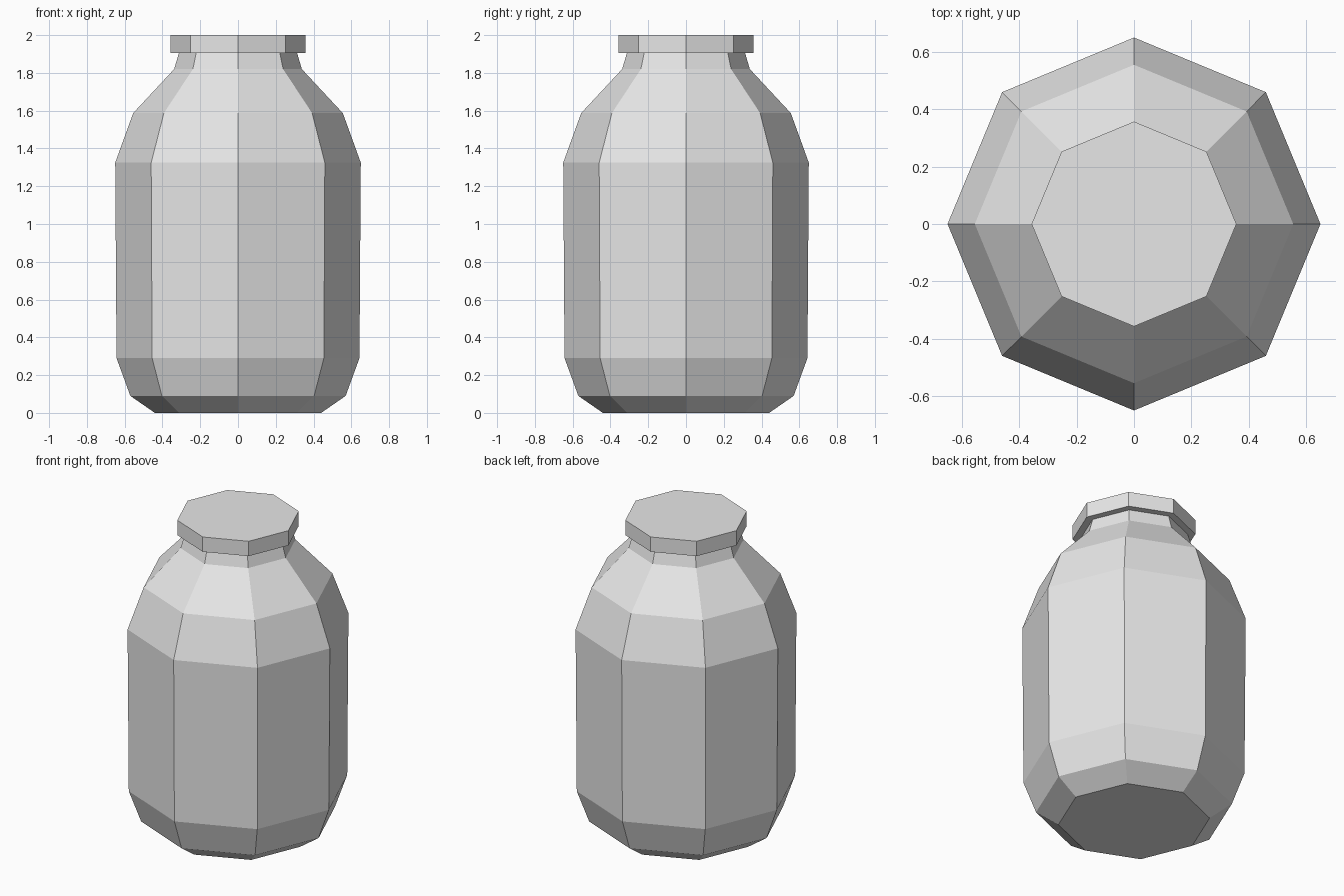
import bpy
import bmesh
from math import cos, sin, tau

SIDES = 8

cube = bpy.data.objects.get("Cube")
if cube:
    bpy.data.objects.remove(cube, do_unlink=True)

# One pale grey for the whole jar
grey = bpy.data.materials.new("pale_grey")
grey.use_nodes = True
grey.diffuse_color = (0.8, 0.8, 0.8, 1)
grey.node_tree.nodes["Principled BSDF"].inputs["Base Color"].default_value = (0.8, 0.8, 0.8, 1)


def lathe(name, profile):
    """Closed faceted solid from (radius, height) pairs, bottom to top."""
    bm = bmesh.new()
    rings = [[bm.verts.new((r * cos(tau * i / SIDES), r * sin(tau * i / SIDES), z))
              for i in range(SIDES)] for r, z in profile]
    for low, high in zip(rings, rings[1:]):
        for i in range(SIDES):
            j = (i + 1) % SIDES
            bm.faces.new((low[i], low[j], high[j], high[i]))
    bm.faces.new(rings[0][::-1])
    bm.faces.new(rings[-1])
    mesh = bpy.data.meshes.new(name)
    bm.to_mesh(mesh)
    bm.free()
    mesh.materials.append(grey)
    obj = bpy.data.objects.new(name, mesh)
    bpy.context.collection.objects.link(obj)
    return obj


# Body: chamfered foot, straight wall, sloped shoulder and short neck
lathe("jar_body", [(0.44, 0), (0.57, 0.09), (0.643, 0.29), (0.65, 1.325),
                   (0.555, 1.587), (0.338, 1.82), (0.313, 1.905)])

# Lid: flat overhanging cap
lathe("jar_lid", [(0.357, 1.905), (0.357, 2.0)])
